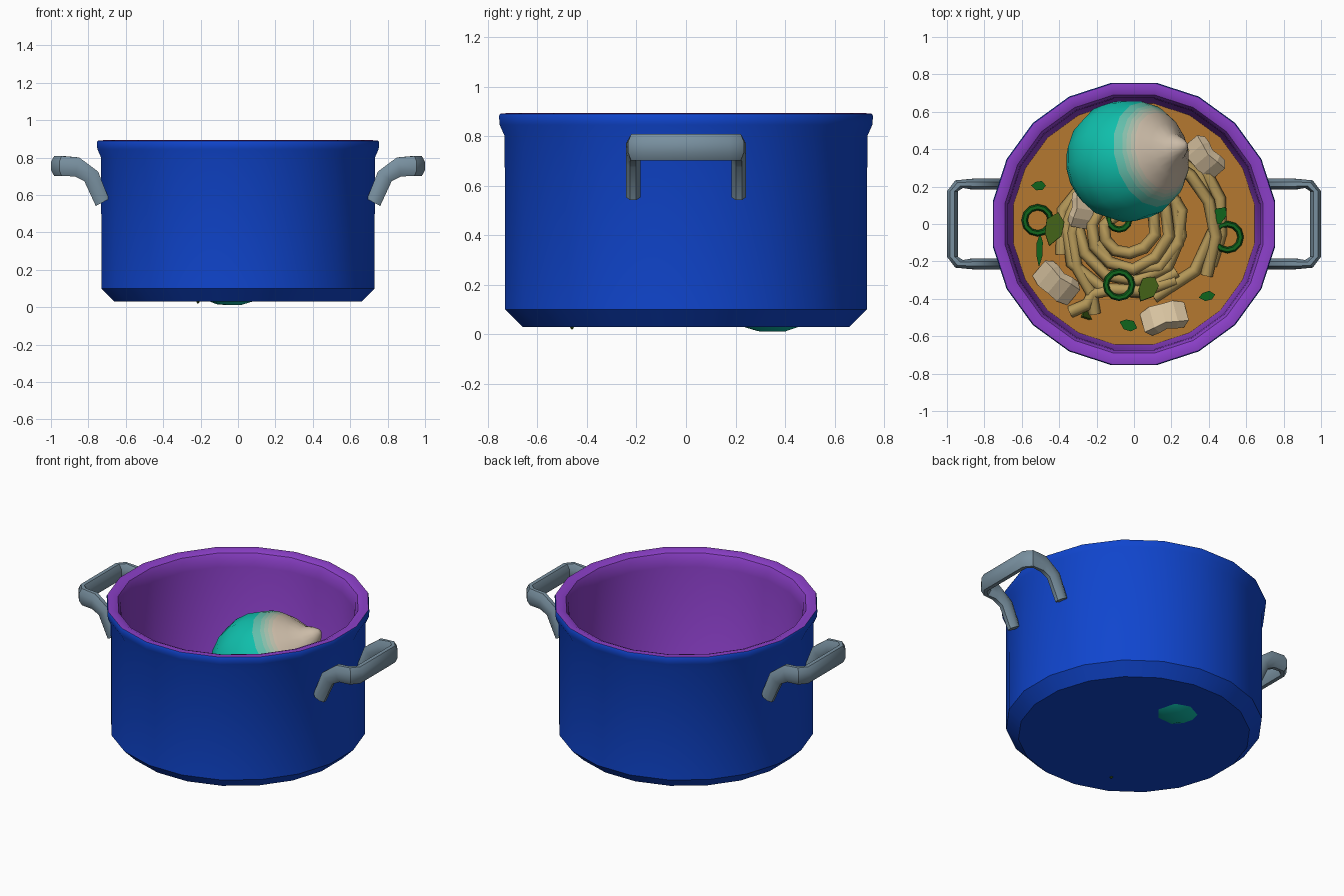
import bpy, bmesh, math, random
from mathutils import Vector, Matrix

if "Cube" in bpy.data.objects:
    bpy.data.objects.remove(bpy.data.objects["Cube"])

random.seed(4)
SOUP_Z = 0.15


def material(name, rgb):
    m = bpy.data.materials.new(name)
    m.diffuse_color = (*rgb, 1)
    m.use_nodes = True
    m.node_tree.nodes["Principled BSDF"].inputs["Base Color"].default_value = m.diffuse_color
    return m


BLUE = material("blue_enamel", (0.005, 0.06, 0.62))
PURPLE = material("purple_lining", (0.26, 0.05, 0.58))
STEEL = material("steel", (0.19, 0.28, 0.35))
BROTH = material("broth", (0.46, 0.19, 0.03))
NOODLE = material("noodle", (0.47, 0.32, 0.10))
GREEN = material("onion_green", (0.005, 0.13, 0.012))
OLIVE = material("herb_green", (0.05, 0.11, 0.008))
MEAT = material("meat", (0.68, 0.54, 0.35))


def make(name, bm, mats, smooth=40):
    bmesh.ops.recalc_face_normals(bm, faces=bm.faces)
    me = bpy.data.meshes.new(name)
    bm.to_mesh(me)
    bm.free()
    ob = bpy.data.objects.new(name, me)
    bpy.context.collection.objects.link(ob)
    for m in mats:
        me.materials.append(m)
    if smooth:
        bpy.ops.object.select_all(action='DESELECT')
        ob.select_set(True)
        bpy.context.view_layer.objects.active = ob
        bpy.ops.object.shade_smooth_by_angle(angle=math.radians(smooth))
    return ob


def skin(bm, rings, caps=True, mat_of=lambda i: 0):
    """Bridge successive rings of points into a tube."""
    vs = [[bm.verts.new(p) for p in r] for r in rings]
    n = len(vs[0])
    for i in range(len(vs) - 1):
        for j in range(n):
            k = (j + 1) % n
            f = bm.faces.new((vs[i][j], vs[i][k], vs[i + 1][k], vs[i + 1][j]))
            f.material_index = mat_of(i)
    if caps:
        for i, r in ((0, vs[0]), (len(vs) - 2, vs[-1])):
            bm.faces.new(r).material_index = mat_of(i)


def lathe(profile, n):
    return [[(r * math.cos((j + .5) * math.tau / n), r * math.sin((j + .5) * math.tau / n), z)
             for j in range(n)] for r, z in profile]


# pot: blue outside, purple rim and lining
k = 1 / math.cos(math.pi / 20)
profile = [(0.66, 0.03), (0.73, 0.10), (0.732, 0.80), (0.752, 0.845), (0.755, 0.88), (0.75, 0.89),
           (0.72, 0.893), (0.69, 0.88), (0.675, 0.85), (0.67, 0.80), (0.645, 0.15), (0.60, 0.06)]
bm = bmesh.new()
skin(bm, lathe([(r * k, z) for r, z in profile], 20), mat_of=lambda i: 0 if i < 5 else 1)
make("pot", bm, [BLUE, PURPLE])

# broth surface
bm = bmesh.new()
skin(bm, lathe([(0.645 * k, SOUP_Z - 0.03), (0.647 * k, SOUP_Z)], 20))
make("broth", bm, [BROTH])

# two strap handles: x, y, z, plan-normal angle, profile tilt, half height
half = [(0.725, 0.213, 0.56, 90, 62, 0.04), (0.785, 0.213, 0.70, 90, 55, 0.045),
        (0.86, 0.213, 0.75, 90, 12, 0.052), (0.935, 0.213, 0.755, 90, 0, 0.053),
        (0.971, 0.175, 0.755, 0, 0, 0.053)]
for side, name in ((1, "handle_right"), (-1, "handle_left")):
    path = half + [(x, -y, z, -a, t, h) for x, y, z, a, t, h in reversed(half)]
    rings = []
    for i, (x, y, z, a, t, h) in enumerate(path):
        if i in (3, 6):
            a *= 0.5
        a, t = math.radians(a), math.radians(t)
        n = Vector((math.cos(a), math.sin(a), 0))
        u = Vector((-math.sin(t), 0, math.cos(t)))
        ring = []
        for j in range(8):
            p = math.tau * (j + .5) / 8
            ring.append(Vector((x, y, z)) + n * 0.0315 * math.cos(p) + u * h * 1.08 * math.sin(p))
        rings.append([(side * min(v.x, 1), v.y, v.z) for v in ring])
    bm = bmesh.new()
    skin(bm, rings)
    make(name, bm, [STEEL])

# teal ball with a pale pointed tip, tilted to the right
R = 0.33
prof = [(R * math.sin(math.radians(t)), R * math.cos(math.radians(t)))
        for t in (176, 160, 142, 124, 106, 90, 74, 60, 52, 48, 44, 40, 36)]
prof += [(0.14, 0.305), (0.08, 0.35), (0.045, 0.40), (0.015, 0.43)]
teal, pale = Vector((0.005, 0.52, 0.41)), Vector((0.60, 0.50, 0.39))
shades = [material(f"ball_{i}", teal.lerp(pale, i / 5)) for i in range(6)]
bm = bmesh.new()
skin(bm, lathe(prof, 16), mat_of=lambda i: max(0, min(5, i - 6)))
turn = Vector((0.72, 0.19, 0.65)).to_track_quat('Z', 'Y').to_matrix().to_4x4()
bm.transform(Matrix.Translation((-0.035, 0.34, 0.335)) @ turn)
make("tipped_ball", bm, shades, 60)


# noodles: six-sided tubes along paths
def tube(name, pts, mat, r=0.033, sides=6):
    pts = [Vector(p) for p in pts]
    rings = []
    for i, p in enumerate(pts):
        d = (pts[min(i + 1, len(pts) - 1)] - pts[max(i - 1, 0)]).normalized()
        s = d.cross(Vector((0, 0, 1))).normalized()
        u = s.cross(d)
        rings.append([p + r * (s * math.cos(q * math.tau / sides) + u * math.sin(q * math.tau / sides))
                      for q in range(sides)])
    bm = bmesh.new()
    skin(bm, rings)
    return make(name, bm, [mat], 70)


def swirl(cx, cy, r0, r1, a0, a1, z0, z1):
    n = max(4, int(abs(a1 - a0) / 36))
    out = []
    for i in range(n + 1):
        t = i / n
        a = math.radians(a0 + (a1 - a0) * t)
        r = r0 + (r1 - r0) * t + random.uniform(-.01, .01)
        out.append((cx + r * math.cos(a), cy + r * math.sin(a),
                    z0 + (z1 - z0) * t + random.uniform(-.008, .008)))
    return out


paths = [swirl(-0.04, -0.03, 0.09, 0.36, 60, 1400, 0.24, 0.17),
         swirl(-0.02, -0.03, 0.18, 0.40, 200, 560, 0.20, 0.16),
         swirl(0.0, 0.0, 0.40, 0.46, -75, 75, 0.16, 0.17),
         swirl(0.03, 0.0, 0.44, 0.47, -30, 65, 0.15, 0.16),
         swirl(0.0, 0.05, 0.33, 0.50, 60, -40, 0.22, 0.16),
         [(0.22, -0.30, 0.17), (0.05, -0.36, 0.19), (-0.12, -0.35, 0.19), (-0.22, -0.37, 0.17),
          (-0.25, -0.43, 0.17), (-0.34, -0.47, 0.15)],
         [(-0.10, 0.25, 0.2), (-0.28, 0.14, 0.2), (-0.33, -0.05, 0.19), (-0.31, -0.22, 0.18),
          (-0.23, -0.36, 0.17), (-0.21, -0.48, 0.15)]]
for i, p in enumerate(paths):
    tube(f"noodle_{i + 1}", p, NOODLE)

# spring onion rings
for i, (x, y, z) in enumerate([(-0.515, 0.02, 0.17), (0.50, -0.07, 0.17),
                               (-0.08, -0.325, 0.24), (-0.08, 0.025, 0.25)]):
    r = 0.055 if i == 3 else 0.07
    bpy.ops.mesh.primitive_torus_add(location=(x, y, z), major_radius=r, minor_radius=0.017,
                                     major_segments=12, minor_segments=6)
    ob = bpy.context.object
    ob.name = f"onion_ring_{i + 1}"
    ob.scale.z = 1.4
    ob.data.materials.append(GREEN)
    bpy.ops.object.shade_smooth_by_angle(angle=math.radians(60))


# leaves and chopped bits: thin folded diamonds
def leaf(name, loc, length, width, rot, mat, tilt=0):
    bm = bmesh.new()
    outline = [(-.5, 0, 0), (-.15, -.5, .2), (.25, -.45, .2), (.5, 0, 0), (.2, .5, .2), (-.2, .4, .2)]
    rings = [[(x * length, y * width, z * width + dz) for x, y, z in outline] for dz in (0, 0.012)]
    skin(bm, rings)
    bm.transform(Matrix.Translation(loc) @ Matrix.Rotation(math.radians(rot), 4, 'Z')
                 @ Matrix.Rotation(math.radians(tilt), 4, 'Y'))
    make(name, bm, [mat], 0)


for i, a in enumerate([((-0.43, -0.03, 0.20), 0.19, 0.10, 75, OLIVE, 15),
                       ((0.07, -0.35, 0.22), 0.16, 0.10, 60, OLIVE, 20),
                       ((-0.25, -0.48, 0.10), 0.18, 0.10, 30, OLIVE, 65)]):
    leaf(f"herb_leaf_{i + 1}", *a)
for i, a in enumerate([((-0.51, 0.205, 0.16), 0.08, 0.05, 0, GREEN), ((0.39, -0.385, 0.16), 0.09, 0.05, 10, GREEN),
                       ((-0.03, -0.54, 0.16), 0.10, 0.06, -20, GREEN), ((0.45, 0.04, 0.18), 0.13, 0.07, 50, GREEN),
                       ((-0.505, -0.14, 0.16), 0.18, 0.035, 88, GREEN)]):
    leaf(f"onion_bit_{i + 1}", *a)


# meat pieces: short bent slabs
def meat(name, loc, size, rot, tilt):
    bm = bmesh.new()
    rings = []
    for t in range(5):
        a = math.radians(-40 + 20 * t)
        w = 0.36 + 0.05 * (t % 2)
        rings.append([Vector((r * math.sin(a), y * w, r * math.cos(a) - 0.85)) * size
                      for r, y in ((0.72, -1), (1, -.85), (1, .85), (0.72, 1))])
    skin(bm, rings)
    bm.transform(Matrix.Translation(loc) @ Matrix.Rotation(math.radians(rot), 4, 'Z')
                 @ Matrix.Rotation(math.radians(tilt), 4, 'X'))
    make(name, bm, [MEAT], 15)


for i, a in enumerate([((-0.42, -0.32, 0.19), 0.19, -40, 25), ((0.16, -0.49, 0.19), 0.19, 15, -30),
                       ((0.37, 0.35, 0.20), 0.18, -50, 30), ((-0.27, 0.08, 0.24), 0.16, 80, 25)]):
    meat(f"meat_{i + 1}", *a)
